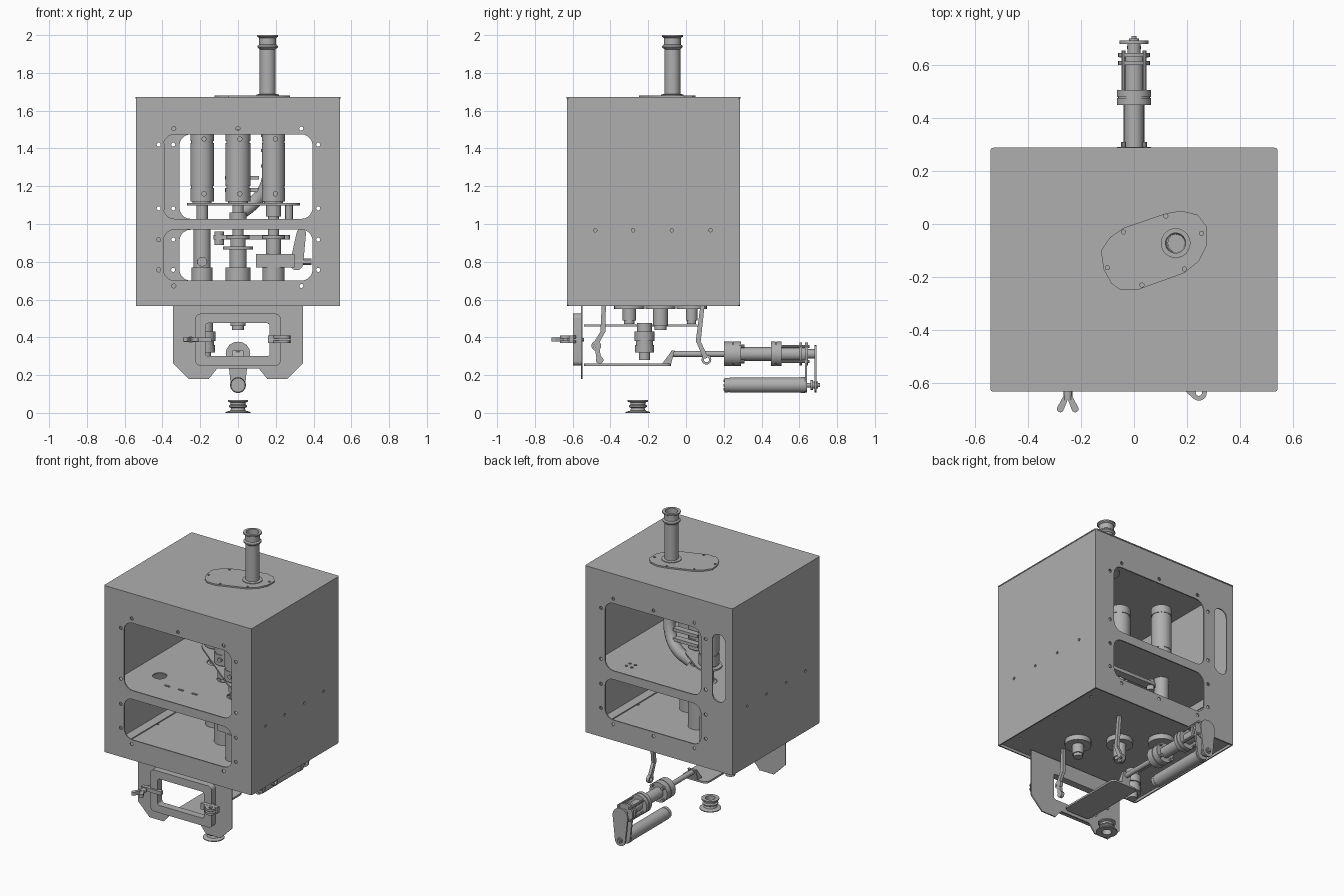
import bpy, bmesh, math
from mathutils import Matrix, Vector

# axis frames: columns are local u, v, normal
FRAMES = {
    'x': Matrix(((0, 0, 1), (1, 0, 0), (0, 1, 0))),   # u=y v=z
    'y': Matrix(((1, 0, 0), (0, 0, -1), (0, 1, 0))),  # u=x v=z
    'z': Matrix.Identity(3),
}
GREY = bpy.data.materials.new("dark_grey_metal")
GREY.diffuse_color = (0.43, 0.43, 0.43, 1)


def circle(x, y, r, n=16):
    return [(x + r * math.cos(2 * math.pi * i / n), y + r * math.sin(2 * math.pi * i / n)) for i in range(n)]


def rrect(x0, x1, y0, y1, r, n=5):
    pts = []
    for cx, cy, a in ((x1 - r, y1 - r, 0), (x0 + r, y1 - r, 90), (x0 + r, y0 + r, 180), (x1 - r, y0 + r, 270)):
        for i in range(n + 1):
            t = math.radians(a + 90 * i / n)
            pts.append((cx + r * math.cos(t), cy + r * math.sin(t)))
    return pts


def link(a, b, ra, rb, n=8):
    base = math.atan2(b[1] - a[1], b[0] - a[0])
    pts = []
    for c, r, s in ((b, rb, -90), (a, ra, 90)):
        for i in range(n + 1):
            t = base + math.radians(s + 180 * i / n)
            pts.append((c[0] + r * math.cos(t), c[1] + r * math.sin(t)))
    return pts


def plate(name, axis, pos, thick, loops):
    """Sheet outlined by the first loop, with the other loops as holes; centred on pos."""
    cu = bpy.data.curves.new(name, 'CURVE')
    cu.dimensions, cu.fill_mode, cu.extrude = '2D', 'BOTH', thick / 2
    for loop in loops:
        sp = cu.splines.new('POLY')
        sp.points.add(len(loop) - 1)
        for p, (u, v) in zip(sp.points, loop):
            p.co = (u, v, 0, 1)
        sp.use_cyclic_u = True
    tmp = bpy.data.objects.new(name + "_tmp", cu)
    bpy.context.collection.objects.link(tmp)
    bpy.context.view_layer.update()
    me = bpy.data.meshes.new_from_object(tmp.evaluated_get(bpy.context.evaluated_depsgraph_get()))
    bpy.data.objects.remove(tmp)
    me.transform(FRAMES[axis].to_4x4())
    off = {'x': (pos, 0, 0), 'y': (0, pos, 0), 'z': (0, 0, pos)}[axis]
    me.transform(Matrix.Translation(off))
    bm = bmesh.new()
    bm.from_mesh(me)
    bmesh.ops.remove_doubles(bm, verts=bm.verts, dist=1e-5)
    bmesh.ops.recalc_face_normals(bm, faces=bm.faces)
    return finish(name, bm)


def finish(name, bm):
    me = bpy.data.meshes.new(name)
    bm.to_mesh(me)
    bm.free()
    me.materials.append(GREY)
    ob = bpy.data.objects.new(name, me)
    bpy.context.collection.objects.link(ob)


def turn(name, at, profile, axis='z', seg=28, closed=False):
    """Turned part: profile of (radius, height along axis)."""
    bm = bmesh.new()
    vs = [bm.verts.new((r, 0, h)) for r, h in profile]
    es = [bm.edges.new(p) for p in zip(vs, vs[1:])]
    if closed:
        es.append(bm.edges.new((vs[-1], vs[0])))
    bmesh.ops.spin(bm, geom=vs + es, cent=(0, 0, 0), axis=(0, 0, 1), angle=2 * math.pi, steps=seg)
    bmesh.ops.remove_doubles(bm, verts=bm.verts, dist=1e-5)
    bmesh.ops.recalc_face_normals(bm, faces=bm.faces)
    rot = {'z': Matrix.Identity(4), 'y': Matrix.Rotation(-math.pi / 2, 4, 'X'), 'x': Matrix.Rotation(math.pi / 2, 4, 'Y')}[axis]
    bm.transform(Matrix.Translation(at) @ rot)
    finish(name, bm)


def steps(name, at, parts, axis='z', seg=28):
    """Stacked coaxial discs: (radius, start, end)."""
    prof = [(0, parts[0][1])]
    for r, a, b in parts:
        prof += [(r, a), (r, b)]
    turn(name, at, prof + [(0, parts[-1][2])], axis, seg)


def box(name, x0, x1, y0, y1, z0, z1):
    plate(name, 'z', (z0 + z1) / 2, z1 - z0, [[(x0, y0), (x1, y0), (x1, y1), (x0, y1)]])


def tube(name, pts, r):
    cu = bpy.data.curves.new(name, 'CURVE')
    cu.dimensions, cu.bevel_depth, cu.bevel_resolution, cu.use_fill_caps = '3D', r, 4, True
    sp = cu.splines.new('BEZIER')
    sp.bezier_points.add(len(pts) - 1)
    for p, c in zip(sp.bezier_points, pts):
        p.co, p.handle_left_type, p.handle_right_type = c, 'AUTO', 'AUTO'
    cu.materials.append(GREY)
    bpy.context.collection.objects.link(bpy.data.objects.new(name, cu))


# cabinet: front and back panels with windows and screw holes
outer = rrect(-0.54, 0.54, 0.566, 1.665, 0.004, 1)
front_holes = [circle(x, z, 0.011, 10) for x, z in
               [(e, z) for e in (-0.42, 0.425) for z in (1.42, 1.083, 0.917, 0.757)]
               + [(x, 1.505) for x in (-0.34, 0, 0.335)] + [(x, 0.672) for x in (-0.34, 0.335)]]
back_holes = [circle(x, z, 0.011, 10) for x, z in
              [(e, z) for e in (-0.343, 0.425) for z in (1.42, 1.083, 0.917, 0.757)]
              + [(x, z) for x in (0.335, 0.04, -0.26) for z in (1.505, 0.672)]]
plate("front_panel", 'y', -0.626, 0.008, [outer, rrect(-0.395, 0.395, 1.027, 1.475, 0.06),
      rrect(-0.395, 0.395, 0.70, 0.97, 0.06)] + front_holes)
plate("back_panel", 'y', 0.281, 0.008, [outer, rrect(-0.31, 0.395, 1.027, 1.475, 0.06),
      rrect(-0.31, 0.395, 0.70, 0.97, 0.06), rrect(-0.488, -0.393, 1.027, 1.475, 0.045)] + back_holes)
for s, nm in ((-1, "left"), (1, "right")):
    plate(nm + "_panel", 'x', s * 0.536, 0.008, [[(-0.622, 0.566), (0.277, 0.566), (0.277, 1.665), (-0.622, 1.665)]]
          + [circle(y, 0.967, 0.009, 10) for y in (-0.48, -0.28, -0.075, 0.13)])
    box(nm + "_shelf_flange", s * 0.529 - 0.003, s * 0.529 + 0.003, -0.60, 0.26, 0.945, 1.0)
    box(nm + "_floor_flange", s * 0.50 - 0.03, s * 0.50 + 0.03, -0.60, 0.26, 0.596, 0.603)

# three vertical drive lines set on a diagonal, chimney position
A, B, C = (-0.19, 0.03), (0, -0.135), (0.188, -0.30)
CH = (0.157, -0.072)
plate("lid", 'z', 1.669, 0.007, [rrect(-0.542, 0.542, -0.633, 0.288, 0.012), circle(*CH, 0.04)])
plate("floor_pan", 'z', 0.588, 0.01, [rrect(-0.535, 0.535, -0.622, 0.28, 0.005)]
      + [circle(x, y, 0.009, 8) for x in (-0.47, 0.47) for y in (-0.5, -0.17, 0.16)])
plate("shelf", 'z', 1.0, 0.008, [rrect(-0.53, 0.53, -0.62, 0.275, 0.01), circle(-0.35, -0.32, 0.045)]
      + [circle(*p, 0.05) for p in (A, B, C)]
      + [circle(x, y, 0.01, 8) for x in (0.3, 0.34) for y in (0.1, 0.14)]
      + [rrect(x, x + 0.04, -0.42, -0.405, 0.007, 3) for x in (-0.25, -0.15, -0.05)])

# lid cover plate and hollow chimney
cover = [(-0.125, -0.10), (-0.115, -0.17), (-0.085, -0.225), (-0.05, -0.25), (0.01, -0.25), (0.19, -0.185),
         (0.245, -0.14), (0.275, -0.08), (0.275, -0.01), (0.24, 0.035), (0.18, 0.05), (0.12, 0.04), (-0.04, -0.015), (-0.09, -0.05)]
screw_at = [(-0.1, -0.165), (-0.04, -0.03), (0.12, 0.03), (0.255, -0.035), (0.19, -0.17), (0.03, -0.23)]
plate("cover_plate", 'z', 1.677, 0.009, [cover, circle(*CH, 0.04)] + [circle(x, y, 0.008, 10) for x, y in screw_at])
turn("chimney", (*CH, 0), [(0.04, 1.55), (0.04, 1.675), (0.06, 1.678), (0.06, 1.686), (0.042, 1.688), (0.042, 1.925), (0.054, 1.935),
     (0.054, 1.943), (0.045, 1.95), (0.045, 1.985), (0.056, 1.992), (0.056, 2.0), (0.038, 2.0), (0.033, 1.55)], closed=True)
turn("chimney_lower_collar", (*CH, 0), [(0.038, 1.655), (0.08, 1.655), (0.08, 1.665), (0.038, 1.665)], closed=True)

# inner duct with ribs
tube("inner_duct", [(0.162, -0.072, 1.6), (0.165, -0.07, 1.36), (0.15, -0.05, 1.2), (0.08, -0.03, 1.11), (0.0, -0.05, 1.05)], 0.036)
for z in (1.30, 1.38, 1.46, 1.54):
    steps("duct_rib", (0.166, -0.072, z), [(0.044, 0, 0.016)])
for z in (1.17, 1.235):
    box("duct_clamp", -0.07, 0.11, -0.06, -0.02, z, z + 0.02)

# motors and columns of the drive lines
plate("motor_plate", 'z', 1.105, 0.012, [link(A, (0.24, -0.3), 0.08, 0.09)])
for (x, y), r, nm in ((A, 0.062, "left"), (B, 0.066, "centre"), (C, 0.062, "right")):
    steps(nm + "_motor", (x, y, 0), [(r * 0.8, 1.11, 1.12), (r, 1.12, 1.19), (r * 0.94, 1.19, 1.2), (r, 1.2, 1.43),
          (r * 0.94, 1.43, 1.44), (r, 1.44, 1.49), (r * 0.7, 1.49, 1.5)])
    for z in (1.16, 1.45):
        steps(nm + "_motor_bolt", (x + 0.01, y - r - 0.012, z), [(0.014, 0, 0.02)], 'y', 10)
steps("left_column", (*A, 0), [(0.056, 0.592, 0.77), (0.045, 0.77, 1.0), (0.03, 1.0, 1.1)])
steps("left_column_knob", (-0.19, -0.03, 0.8), [(0.026, 0, 0.03)], 'y', 12)
steps("centre_column", (*B, 0), [(0.066, 0.592, 0.77), (0.045, 0.77, 0.865), (0.08, 0.865, 0.88), (0.04, 0.88, 0.92),
      (0.06, 0.92, 0.94), (0.03, 0.94, 1.02), (0.045, 1.02, 1.06), (0.03, 1.06, 1.1)])
steps("right_column", (*C, 0), [(0.058, 0.592, 0.77), (0.04, 0.77, 0.92), (0.06, 0.92, 0.94), (0.03, 0.94, 1.04), (0.04, 1.04, 1.1)])
box("right_block", 0.095, 0.30, -0.35, -0.25, 0.77, 0.84)

# linkage in the lower bay
plate("linkage_arm", 'z', 0.93, 0.022, [link((-0.1, 0.035), (0.25, 0.035), 0.03, 0.025)])
steps("arm_joint", (-0.1, 0.035, 0), [(0.025, 0.89, 0.96)], seg=12)
plate("side_lever", 'y', -0.27, 0.03, [link((0.31, 0.79), (0.335, 0.95), 0.035, 0.025)])
steps("side_rod", (0.3, -0.27, 0.8), [(0.018, 0, 0.09)], 'x', 12)
steps("motor_post", (0.27, -0.3, 0), [(0.02, 1.0, 1.1)], seg=12)

# hubs under the floor, side bar with nozzle
for (x, y), r, z in ((A, 0.03, 0.47), (B, 0.04, 0.44), (C, 0.035, 0.47)):
    steps("floor_hub", (x, y, 0), [(r * 0.8, z, z + 0.02), (r, z + 0.02, 0.55), (0.08, 0.55, 0.584)])
box("side_bar", -0.20, -0.172, -0.54, 0.06, 0.457, 0.469)
steps("nozzle", (-0.172, -0.22, 0), [(0.03, 0.28, 0.32), (0.05, 0.32, 0.36), (0.045, 0.36, 0.38), (0.052, 0.38, 0.43), (0.04, 0.43, 0.475)])

# front bracket with framed opening
half = [(0.345, 0.575), (0.345, 0.265), (0.26, 0.18), (0.155, 0.18), (0.11, 0.235)]
opening = rrect(-0.172, 0.168, 0.30, 0.475, 0.015)
plate("front_bracket", 'y', -0.553, 0.008, [half + [(-x, z) for x, z in reversed(half)], opening])
plate("bracket_frame", 'y', -0.577, 0.04, [rrect(-0.225, 0.225, 0.25, 0.525, 0.025), opening])

# wing nut and hinge lug on the bracket
steps("wing_nut_post", (-0.25, -0.56, 0.388), [(0.009, -0.07, 0.021)], 'y', 12)
steps("wing_nut_hub", (-0.25, -0.665, 0.388), [(0.017, 0, 0.04)], 'y', 12)
for s in (-1, 1):
    plate("wing", 'z', 0.388, 0.022, [link((-0.25 + s * 0.008, -0.655), (-0.25 + s * 0.028, -0.698), 0.01, 0.013)])
box("latch_arm", -0.285, -0.14, -0.61, -0.585, 0.376, 0.4)
for z in (0.37, 0.395):
    plate("hinge_lug", 'z', z + 0.007, 0.014, [link((0.215, -0.61), (0.245, -0.637), 0.03, 0.03), circle(0.245, -0.637, 0.012, 12)])
box("hinge_arm", 0.16, 0.28, -0.62, -0.595, 0.37, 0.41)

# hanging hooks
for ring, pts in (((-0.475, 0.355), [(-0.435, 0.575), (-0.44, 0.43), (-0.475, 0.37), (-0.46, 0.28)]),
                  ((0.108, 0.282), [(0.088, 0.575), (0.065, 0.38), (0.1, 0.30)])):
    for a, b in zip(pts, pts[1:]):
        plate("hook_stem", 'x', 0.19, 0.02, [link(a, b, 0.011, 0.013)])
    plate("hook_ring", 'x', 0.19, 0.02, [circle(*ring, 0.026), circle(*ring, 0.014)])
plate("hook_tip", 'x', 0.19, 0.02, [circle(-0.457, 0.28, 0.02), circle(-0.457, 0.28, 0.01)])

# slide gate plate and its linear actuator
plate("slide_plate", 'z', 0.255, 0.012, [rrect(-0.095, 0.095, -0.54, -0.08, 0.03)])
plate("slide_ramp", 'x', 0, 0.06, [[(-0.13, 0.255), (-0.08, 0.255), (-0.06, 0.33), (-0.075, 0.33)]])
steps("actuator", (0, 0, 0.312), [(0.016, -0.08, 0.2), (0.065, 0.2, 0.245), (0.06, 0.245, 0.25), (0.065, 0.25, 0.29), (0.036, 0.29, 0.45),
      (0.065, 0.45, 0.475), (0.06, 0.475, 0.48), (0.065, 0.48, 0.505), (0.036, 0.505, 0.60), (0.06, 0.60, 0.615),
      (0.045, 0.615, 0.63), (0.06, 0.63, 0.645), (0.025, 0.645, 0.69)], 'y')
for sx in (-1, 1):
    for z in (0.272, 0.352):
        steps("actuator_bolt", (sx * 0.04, 0, z), [(0.01, 0.28, 0.31)], 'y', 10)
        steps("actuator_tie_rod", (sx * 0.04, 0, z), [(0.008, 0.5, 0.655)], 'y', 10)
steps("drive_motor", (0, 0, 0.147), [(0.038, 0.205, 0.225), (0.036, 0.225, 0.23), (0.04, 0.23, 0.605), (0.042, 0.605, 0.63),
      (0.012, 0.63, 0.66), (0.026, 0.66, 0.672), (0.018, 0.672, 0.7), (0.01, 0.7, 0.71)], 'y')
for y in (0.635, 0.686):
    plate("drive_link", 'y', y, 0.012, [link((0, 0.305), (0, 0.147), 0.055, 0.038)])
for x, z in circle(0, 0.147, 0.026, 6):
    steps("drive_motor_bolt", (x, 0, z), [(0.006, 0.198, 0.206)], 'y', 8)

# loose outlet spool on the ground
turn("outlet_spool", (0, -0.255, 0), [(0.03, 0), (0.065, 0), (0.065, 0.005), (0.04, 0.012), (0.036, 0.025), (0.048, 0.032),
     (0.048, 0.038), (0.04, 0.044), (0.04, 0.055), (0.054, 0.06), (0.054, 0.068), (0.03, 0.068)], closed=True)

# smooth turned surfaces, keep edges sharp
for ob in bpy.context.collection.objects:
    ob.select_set(ob.type == 'MESH')
    if ob.type == 'MESH':
        bpy.context.view_layer.objects.active = ob
bpy.ops.object.shade_smooth_by_angle(angle=math.radians(30))
